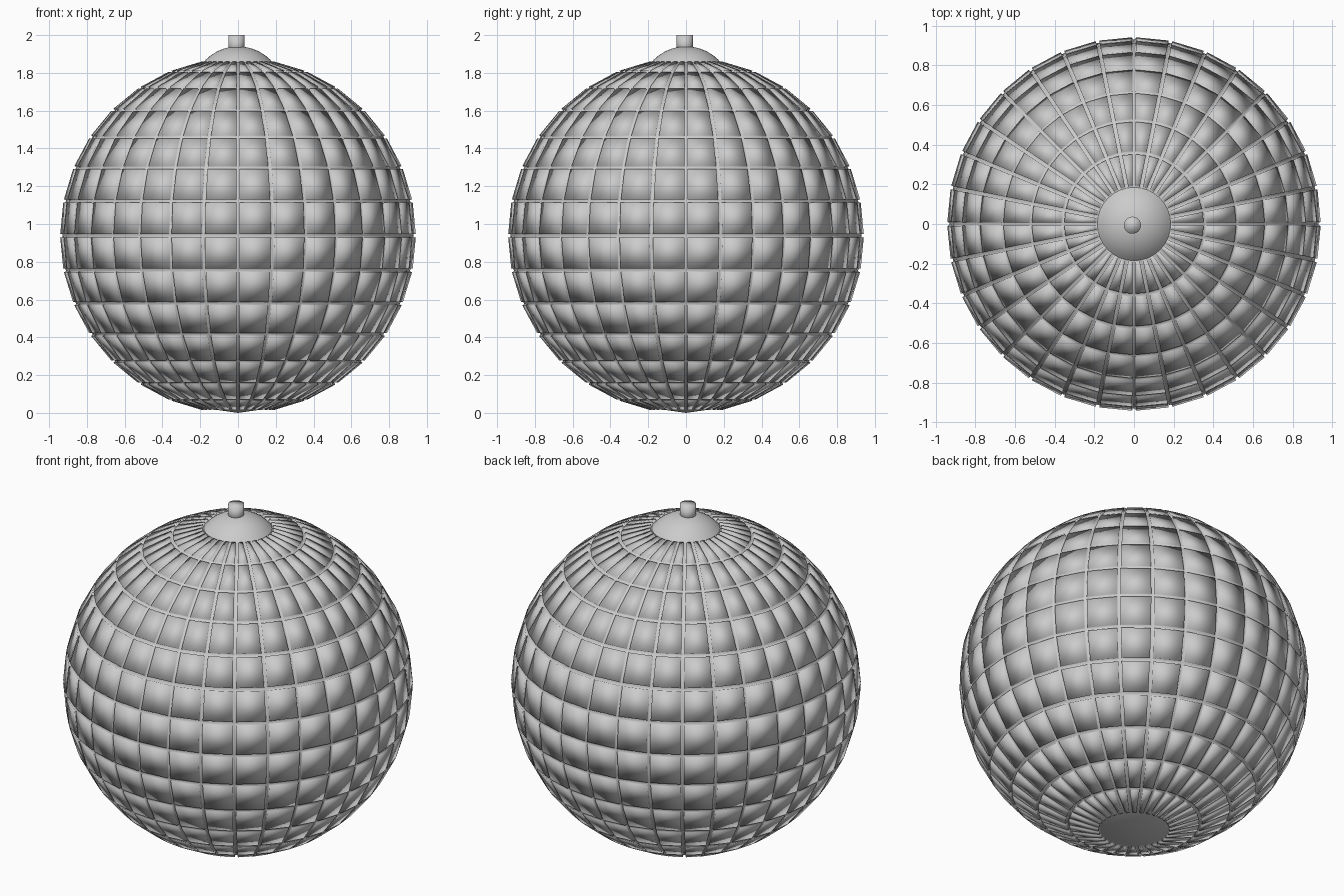
import bpy, bmesh, math
from mathutils import Matrix, Vector

cube = bpy.data.objects.get("Cube")
if cube:
    bpy.data.objects.remove(cube, do_unlink=True)

SEGMENTS, RINGS = 32, 16
RADIUS, CENTRE = 0.93, 0.938

silver = bpy.data.materials.new("silver_grey")
silver.use_nodes = True
GREY = (0.6, 0.6, 0.6, 1)
silver.diffuse_color = GREY
silver.node_tree.nodes["Principled BSDF"].inputs["Base Color"].default_value = GREY


def add_object(name, bm):
    """Turn a bmesh into a smooth shaded object."""
    bmesh.ops.recalc_face_normals(bm, faces=bm.faces)
    for face in bm.faces:
        face.smooth = True
    mesh = bpy.data.meshes.new(name)
    bm.to_mesh(mesh)
    bm.free()
    mesh.materials.append(silver)
    obj = bpy.data.objects.new(name, mesh)
    bpy.context.collection.objects.link(obj)
    return obj


# Ball: each four-sided panel is inset, then raised as a separate tile
bm = bmesh.new()
bmesh.ops.create_uvsphere(bm, u_segments=SEGMENTS, v_segments=RINGS, radius=RADIUS,
                          matrix=Matrix.Translation((0, 0, CENTRE)))
panels = [f for f in bm.faces if len(f.verts) == 4]
bmesh.ops.inset_individual(bm, faces=panels, thickness=0.008, use_even_offset=True)
walls = bmesh.ops.extrude_discrete_faces(bm, faces=panels)
for tile in walls["faces"]:
    tile.normal_update()
    bmesh.ops.translate(bm, verts=tile.verts, vec=tile.normal * 0.013)
min(bm.verts, key=lambda v: v.co.z).co.z = 0
add_object("tiled_ball", bm)

# Domed cap over the top opening
bm = bmesh.new()
DOME, EDGE = 0.243, math.asin(0.185 / 0.243)
profile = [bm.verts.new((DOME * math.sin(EDGE * i / 8), 0,
                         1.94 - DOME + DOME * math.cos(EDGE * i / 8))) for i in range(9)]
edges = [bm.edges.new(pair) for pair in zip(profile, profile[1:])]
bmesh.ops.spin(bm, geom=profile + edges, cent=(0, 0, 0), axis=(0, 0, 1),
               angle=math.tau, steps=SEGMENTS)
bmesh.ops.remove_doubles(bm, verts=bm.verts, dist=0.0005)
add_object("top_cap", bm)

# Hanging stem
bm = bmesh.new()
bmesh.ops.create_cone(bm, cap_ends=True, segments=SEGMENTS, radius1=0.043, radius2=0.043,
                      depth=0.1, matrix=Matrix.Translation(Vector((-0.008, -0.006, 1.95))))
add_object("hanging_stem", bm)
